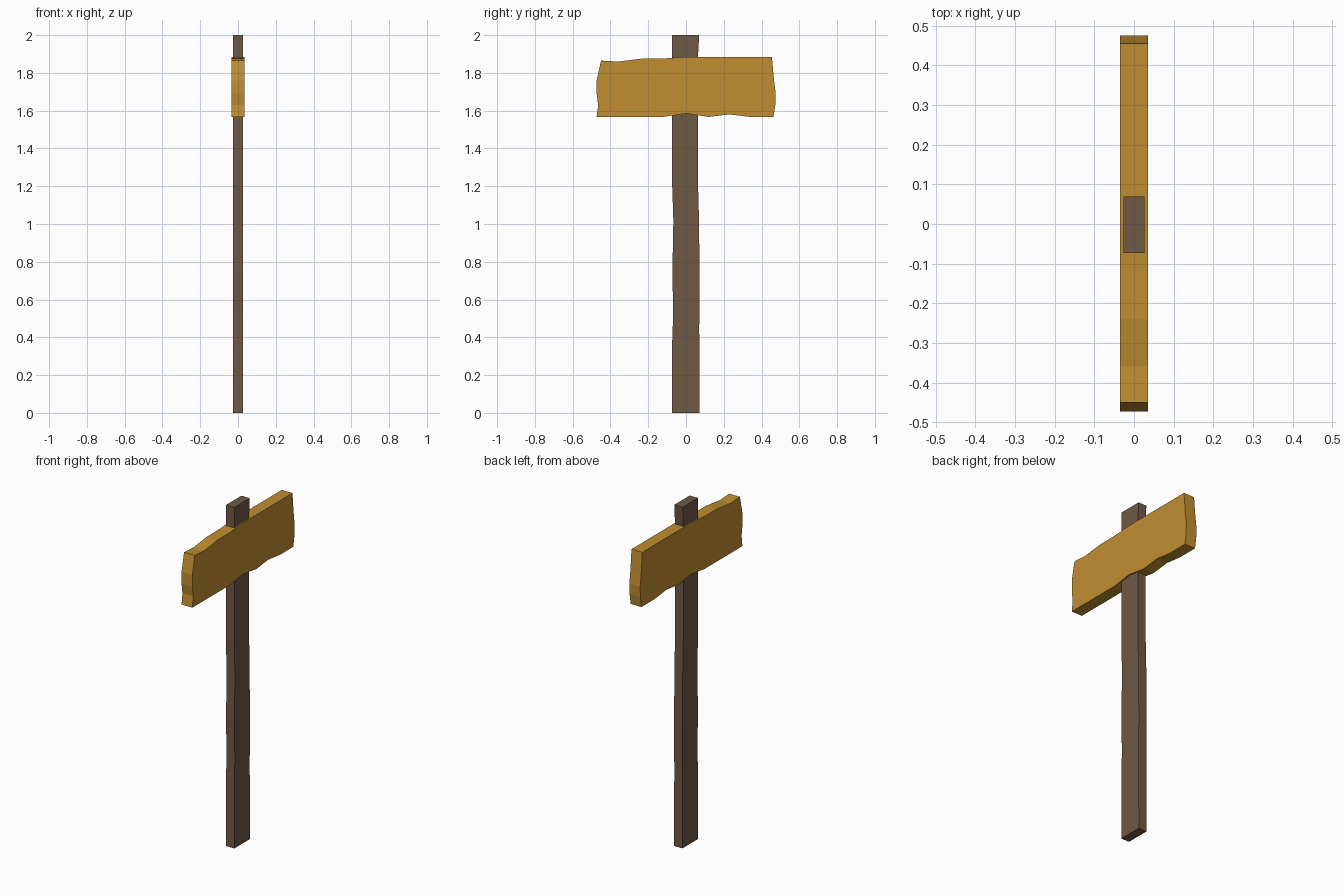
import bpy, bmesh

if "Cube" in bpy.data.objects:
    bpy.data.objects.remove(bpy.data.objects["Cube"])


def plank(name, outline, half, color):
    """Extrude a (y, z) outline symmetrically along x."""
    bm = bmesh.new()
    face = bm.faces.new([bm.verts.new((-half, y, z)) for y, z in outline])
    ext = bmesh.ops.extrude_face_region(bm, geom=[face])
    verts = [v for v in ext["geom"] if isinstance(v, bmesh.types.BMVert)]
    bmesh.ops.translate(bm, verts=verts, vec=(2 * half, 0, 0))
    # the starting face is kept by the extrusion and closes the back
    bmesh.ops.recalc_face_normals(bm, faces=bm.faces)
    me = bpy.data.meshes.new(name)
    bm.to_mesh(me)
    bm.free()
    mat = bpy.data.materials.new(name + "_wood")
    mat.diffuse_color = color
    mat.use_nodes = True
    mat.node_tree.nodes["Principled BSDF"].inputs["Base Color"].default_value = mat.diffuse_color
    me.materials.append(mat)
    ob = bpy.data.objects.new(name, me)
    bpy.context.collection.objects.link(ob)
    return ob


# Upright post with slightly worn edges
plank("post", [
    (-0.073, 0), (0.072, 0), (0.070, 0.45), (0.072, 0.7), (0.069, 1.02),
    (0.064, 1.2), (0.064, 1.6), (0.063, 1.88), (0.070, 2.0),
    (-0.073, 2.0), (-0.073, 1.2), (-0.067, 1.02), (-0.072, 0.75),
    (-0.068, 0.52), (-0.073, 0.38),
], 0.027, (0.16, 0.10, 0.058, 1))

# Rough sign board that the post passes through
plank("sign_board", [
    (-0.473, 1.567), (-0.12, 1.567), (0, 1.585), (0.12, 1.567),
    (0.23, 1.58), (0.34, 1.567), (0.463, 1.567),
    (0.473, 1.63), (0.475, 1.69), (0.465, 1.77), (0.455, 1.885),
    (0, 1.885), (-0.12, 1.876), (-0.24, 1.875), (-0.36, 1.86),
    (-0.45, 1.865), (-0.473, 1.76), (-0.473, 1.69), (-0.465, 1.63),
], 0.035, (0.53, 0.27, 0.03, 1))
